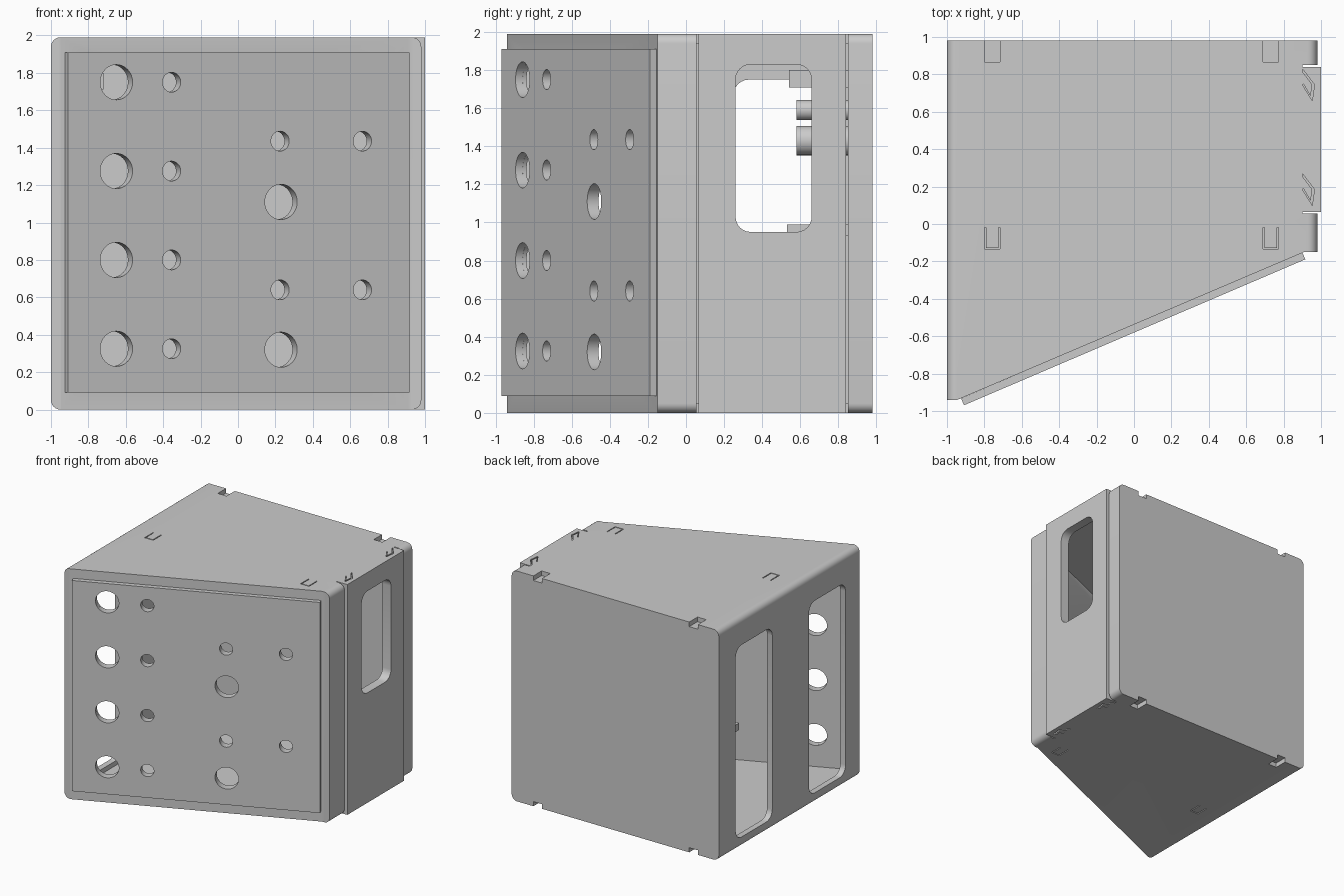
import bpy, bmesh, math
from mathutils import Vector

if "Cube" in bpy.data.objects:
    bpy.data.objects.remove(bpy.data.objects["Cube"])

H = 1.99


def prism(name, pts, lo, hi, axis):
    """Extrude a 2D outline along an axis (the other two axes stay in xyz order)."""
    bm = bmesh.new()
    rings = []
    for d in (lo, hi):
        ring = []
        for a, b in pts:
            co = {'x': (d, a, b), 'y': (a, d, b), 'z': (a, b, d)}[axis]
            ring.append(bm.verts.new(co))
        rings.append(ring)
    n = len(pts)
    bm.faces.new(rings[0])
    bm.faces.new(rings[1])
    for i in range(n):
        j = (i + 1) % n
        bm.faces.new((rings[0][i], rings[0][j], rings[1][j], rings[1][i]))
    bmesh.ops.recalc_face_normals(bm, faces=bm.faces)
    me = bpy.data.meshes.new(name)
    bm.to_mesh(me)
    bm.free()
    ob = bpy.data.objects.new(name, me)
    bpy.context.collection.objects.link(ob)
    return ob


def rounded(a0, a1, b0, b1, r, seg=6):
    pts = []
    corners = [(a1 - r, b1 - r), (a0 + r, b1 - r), (a0 + r, b0 + r), (a1 - r, b0 + r)]
    for k, (ca, cb) in enumerate(corners):
        for i in range(seg + 1):
            t = math.pi / 2 * (k + i / seg)
            pts.append((ca + r * math.cos(t), cb + r * math.sin(t)))
    return pts


def box(name, x0, x1, y0, y1, z0, z1):
    return prism(name, [(x0, y0), (x1, y0), (x1, y1), (x0, y1)], z0, z1, 'z')


def cylinder(name, centre, direction, r, depth):
    bpy.ops.mesh.primitive_cylinder_add(vertices=32, radius=r, depth=depth, location=centre)
    ob = bpy.context.object
    ob.name = name
    ob.rotation_euler = Vector(direction).to_track_quat('Z', 'Y').to_euler()
    bpy.context.view_layer.update()
    return ob


def boolean(ob, cutter, op='DIFFERENCE', keep=False):
    m = ob.modifiers.new("cut", 'BOOLEAN')
    m.operation, m.object, m.solver = op, cutter, 'EXACT'
    bpy.context.view_layer.update()
    me = bpy.data.meshes.new_from_object(ob.evaluated_get(bpy.context.evaluated_depsgraph_get()))
    ob.modifiers.clear()
    ob.data = me
    if not keep:
        bpy.data.objects.remove(cutter)


# housing shell: rounded tube trimmed to the slanted footprint, then hollowed
footprint = [(-1.1, -.94), (-.945, -.94), (.91, -.15), (1.1, -.15), (1.1, .98), (-1.1, .98)]
housing = prism("housing", rounded(-1, .98, 0, H, .05), -1.2, 1.2, 'y')
boolean(housing, prism("trim", footprint, -.5, 2.5, 'z'), 'INTERSECT')
inner = [(-.95, -.91), (-.93, -.91), (.89, -.128), (.92, -.12), (.92, .93), (-.95, .93)]
boolean(housing, prism("cavity", inner, .05, H - .05, 'z'))

# left side windows
for y0 in (-.75, .25):
    boolean(housing, prism("window", rounded(y0, y0 + .5, .09, 1.75, .08), -1.2, -.9, 'x'))

# opening and end slots for the side door
boolean(housing, box("door_gap", .92, 1.2, .055, .85, -.1, 2.1))
for y in (.055, .84):
    boolean(housing, box("slot", .90, .93, y, y + .01, -.1, 2.1))

# side door with window
door = box("side_door", .92, 1.0, .065, .84, 0, H)
boolean(door, prism("window", rounded(.26, .66, .95, 1.83, .08), .8, 1.2, 'x'))

# edge notches, clip slots and spring grooves on top and bottom
for z0, z1 in ((-.1, .04), (H - .04, 2.1)):
    for x in (-.80, .69):
        boolean(housing, box("notch", x, x + .083, .867, 1.1, z0, z1))
        u = [(x, -.02), (x, -.135), (x + .083, -.135), (x + .083, -.02),
             (x + .075, -.02), (x + .075, -.127), (x + .008, -.127), (x + .008, -.02)]
        boolean(housing, prism("clip_slot", u, z0, z1, 'z'))
    for y in (.10, .66):
        v = [(.90, y + .17), (.965, y + .085), (.953, y), (.90, y + .085),
             (.906, y + .089), (.944, y + .022), (.953, y + .085), (.90, y + .155)]
        spring = prism("spring_groove", v, z0, z1, 'z')
        boolean(housing, spring, keep=True)
        boolean(door, spring)

# slanted front panel
n = Vector((.395, -.919, 0))
panel = prism("front_panel", [(-.925, -.932), (.90, -.152), (.916, -.189), (-.909, -.969)],
              .09, 1.91, 'z')

# control holes drilled square to the panel
holes = [(.23, 1.11, .094), (.23, .32, .094)]
for z in (1.75, 1.275, .80, .325):
    holes += [(-.65, z, .094), (-.355, z, .053)]
for z in (1.435, .64):
    holes += [(.225, z, .053), (.665, z, .053)]
for x, z, r in holes:
    drill = cylinder("drill", (x, -.969 + .428 * (x + .909), z), n, r, .3)
    boolean(panel, drill, keep=True)
    boolean(housing, drill)

# inner posts and brackets on the back wall
posts = [cylinder("large_post", (0, .76, 1.43), (0, 1, 0), .077, .36),
         cylinder("small_post", (0, .76, 1.59), (0, 1, 0), .053, .36)]
box("lower_bracket", -.88, -.72, .53, .94, .93, .99)
box("upper_bracket", -.88, -.72, .54, .94, 1.71, 1.80)

# smooth only the curved surfaces
for ob in [housing, door, panel] + posts:
    bpy.ops.object.select_all(action='DESELECT')
    ob.select_set(True)
    bpy.context.view_layer.objects.active = ob
    bpy.ops.object.shade_smooth_by_angle(angle=math.radians(30))
